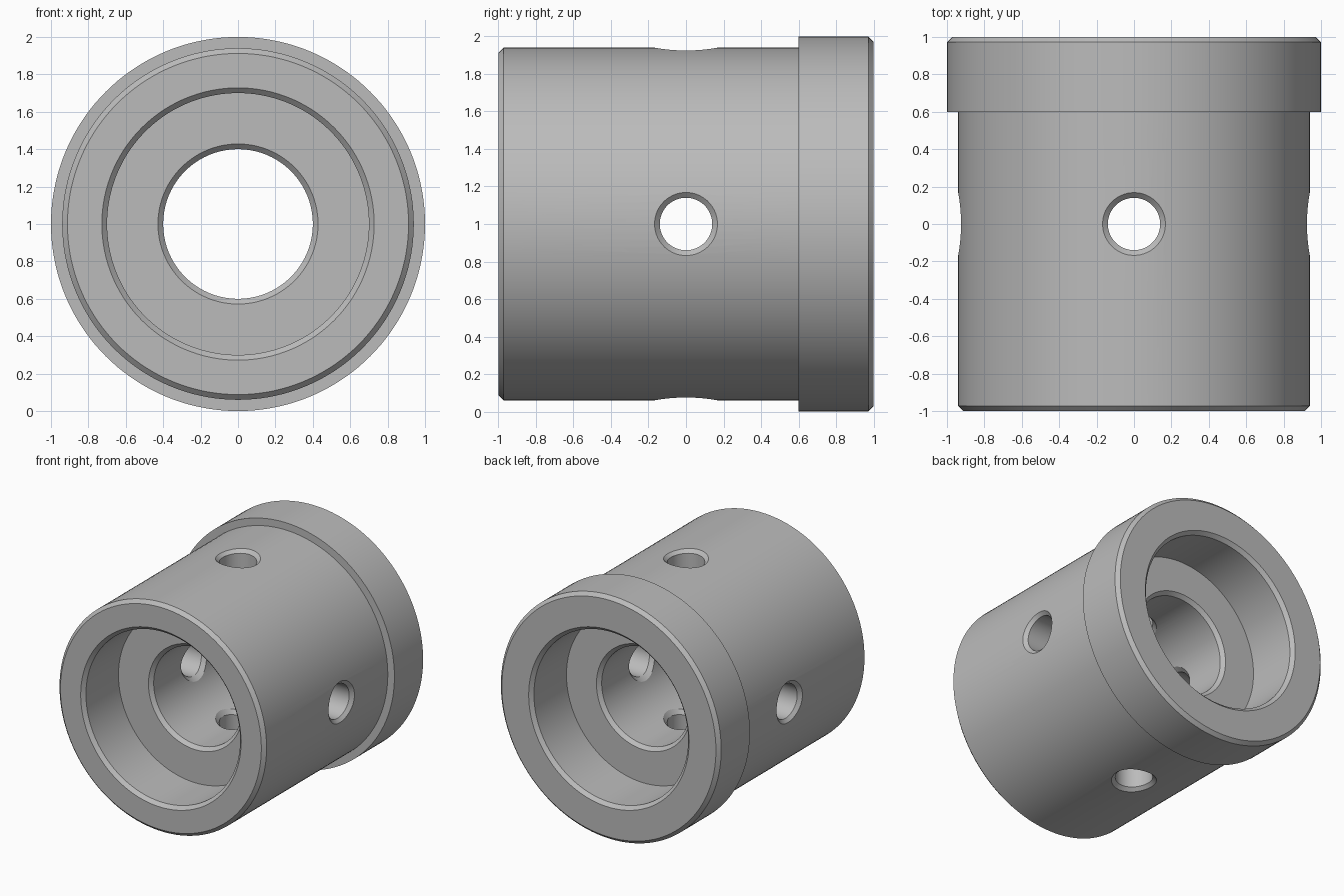
import bpy, bmesh, math

if "Cube" in bpy.data.objects:
    bpy.data.objects.remove(bpy.data.objects["Cube"], do_unlink=True)

SEGMENTS = 144
HOLE_SEGMENTS = 48
BODY, FLANGE, BORE, SEAT = 0.94, 1.0, 0.40, 0.70
HOLE, CHAMFER = 0.14, 0.028
FLOOR = 0.55           # distance of each seat floor from the middle


def grey_material():
    mat = bpy.data.materials.new("machined grey")
    colour = (0.5, 0.5, 0.5, 1)
    mat.use_nodes = True
    mat.diffuse_color = colour
    mat.node_tree.nodes["Principled BSDF"].inputs["Base Color"].default_value = colour
    return mat


def make_object(name, bm):
    bmesh.ops.recalc_face_normals(bm, faces=bm.faces)
    mesh = bpy.data.meshes.new(name)
    bm.to_mesh(mesh)
    bm.free()
    obj = bpy.data.objects.new(name, mesh)
    bpy.context.collection.objects.link(obj)
    return obj


def bridge(bm, a, b):
    n = len(a)
    for i in range(n):
        j = (i + 1) % n
        bm.faces.new((a[i], a[j], b[j], b[i]))


# Closed radius / depth profile turned around the y axis
c = CHAMFER
profile = [
    (BODY - c, -1), (BODY, -1 + c), (BODY, 0.6), (FLANGE, 0.6),
    (FLANGE, 1 - c), (FLANGE - c, 1),
    (SEAT + c, 1), (SEAT, 1 - c), (SEAT, FLOOR),
    (BORE + c, FLOOR), (BORE, FLOOR - c),
    (BORE, c - FLOOR), (BORE + c, -FLOOR),
    (SEAT, -FLOOR), (SEAT, c - 1), (SEAT + c, -1),
]
bm = bmesh.new()
rings = []
for r, y in profile:
    angles = [math.tau * i / SEGMENTS for i in range(SEGMENTS)]
    rings.append([bm.verts.new((r * math.cos(a), y, 1 + r * math.sin(a))) for a in angles])
for k, ring in enumerate(rings):
    bridge(bm, ring, rings[(k + 1) % len(rings)])
bushing = make_object("flanged_bushing", bm)
bushing.data.materials.append(grey_material())

# Radial hole cutters whose chamfers follow the curved inner and outer walls
FLARE = HOLE + c + 0.02
# (radius, wall radius or None for a flat end, height offset)
stations = [
    (FLARE, None, 1.15), (FLARE, BODY, 0.02), (HOLE, BODY, -c),
    (HOLE, BORE, c), (FLARE, BORE, -0.02), (FLARE, None, 0.28),
]
bm = bmesh.new()
for quarter in range(4):
    turn = quarter * math.pi / 2
    ct, st = math.cos(turn), math.sin(turn)
    rings = []
    for r, wall, offset in stations:
        ring = []
        for i in range(HOLE_SEGMENTS):
            a = math.tau * (i + 0.5) / HOLE_SEGMENTS
            u, y = r * math.sin(a), r * math.cos(a)
            h = offset + (math.sqrt(wall ** 2 - u ** 2) if wall else 0)
            ring.append(bm.verts.new((h * ct - u * st, y, 1 + h * st + u * ct)))
        rings.append(ring)
    for a, b in zip(rings, rings[1:]):
        bridge(bm, a, b)
    bm.faces.new(rings[0])
    bm.faces.new(rings[-1])
cutter = make_object("hole_cutter", bm)
cutter.hide_render = True

# Drill the holes, then drop the cutter
drill = bushing.modifiers.new("radial holes", "BOOLEAN")
drill.operation = "DIFFERENCE"
drill.solver = "EXACT"
drill.object = cutter
bpy.ops.object.select_all(action="DESELECT")
bushing.select_set(True)
bpy.context.view_layer.objects.active = bushing
bpy.ops.object.modifier_apply(modifier=drill.name)
bpy.data.objects.remove(cutter, do_unlink=True)

bpy.ops.object.shade_smooth_by_angle(angle=math.radians(25))
